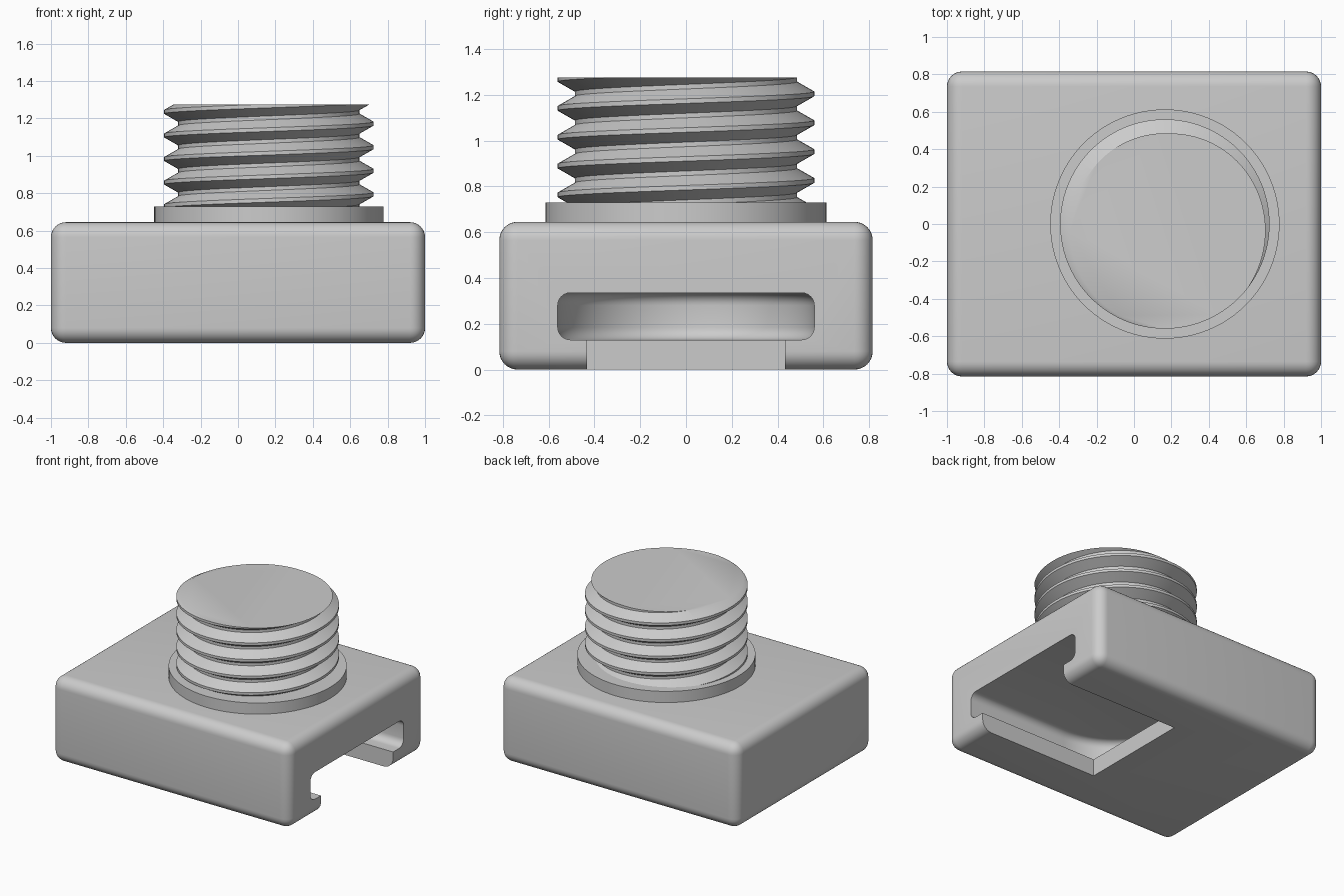
import bpy, bmesh, math

cube = bpy.data.objects.get("Cube")
if cube:
    bpy.data.objects.remove(cube, do_unlink=True)

POST_X = 0.165  # axis of the threaded post

grey = bpy.data.materials.new("plain_grey")
grey.use_nodes = True
grey.diffuse_color = (0.6, 0.6, 0.6, 1)
grey.node_tree.nodes["Principled BSDF"].inputs["Base Color"].default_value = (0.6, 0.6, 0.6, 1)


def make_object(name, bm):
    bmesh.ops.recalc_face_normals(bm, faces=bm.faces)
    mesh = bpy.data.meshes.new(name)
    bm.to_mesh(mesh)
    bm.free()
    mesh.materials.append(grey)
    obj = bpy.data.objects.new(name, mesh)
    bpy.context.collection.objects.link(obj)
    return obj


def prism(name, outline, z0, z1):
    """Extrude a flat outline from z0 up to z1."""
    bm = bmesh.new()
    base = bm.faces.new([bm.verts.new((x, y, z0)) for x, y in outline])
    top = bmesh.ops.extrude_face_region(bm, geom=[base])["geom"]
    moved = [v for v in top if isinstance(v, bmesh.types.BMVert)]
    bmesh.ops.translate(bm, vec=(0, 0, z1 - z0), verts=moved)
    return make_object(name, bm)


def block(name, x0, x1, y, z0, z1):
    return prism(name, [(x0, -y), (x1, -y), (x1, y), (x0, y)], z0, z1)


def arc(radius, start, end, steps):
    angles = [start + (end - start) * i / steps for i in range(steps + 1)]
    return [(POST_X + radius * math.cos(a), radius * math.sin(a)) for a in angles]


def select(obj):
    bpy.ops.object.select_all(action='DESELECT')
    obj.select_set(True)
    bpy.context.view_layer.objects.active = obj


def round_edges(obj, width, segments):
    mod = obj.modifiers.new("round", 'BEVEL')
    mod.width = width
    mod.segments = segments
    mod.limit_method = 'ANGLE'
    mod.use_clamp_overlap = False
    select(obj)
    bpy.ops.object.modifier_apply(modifier=mod.name)


def cut(obj, cutter):
    mod = obj.modifiers.new("cut", 'BOOLEAN')
    mod.operation = 'DIFFERENCE'
    mod.solver = 'EXACT'
    mod.object = cutter
    select(obj)
    bpy.ops.object.modifier_apply(modifier=mod.name)
    bpy.data.objects.remove(cutter, do_unlink=True)


def smooth(obj):
    select(obj)
    bpy.ops.object.shade_smooth_by_angle(angle=math.radians(30))


# Rounded body block
body = block("body", -1, 1, 0.815, 0, 0.645)
round_edges(body, 0.08, 8)

# Wide pocket with a round inner end, open on the +x side
pocket_outline = arc(0.56, math.pi / 2, 3 * math.pi / 2, 48) + [(1.3, -0.56), (1.3, 0.56)]
pocket = prism("pocket_cutter", pocket_outline, 0.13, 0.335)
round_edges(pocket, 0.055, 6)
cut(body, pocket)

# Narrow square-ended slot through the underside
cut(body, block("slot_cutter", 0, 1.3, 0.433, -0.1, 0.2))
smooth(body)

# Collar around the foot of the post
collar = prism("collar", arc(0.613, 0, 2 * math.pi, 96)[:-1], 0.6, 0.73)
smooth(collar)


def threaded_post(name, crest, root, pitch, z0, z1):
    """Right-handed helical thread, trimmed flat at both ends."""
    steps, turns = 96, 8
    section = [(0, crest), (0.02, crest), (0.063, root), (0.083, root)]
    start = 1.162 - 5 * pitch
    bm = bmesh.new()
    columns = []
    for i in range(steps + 1):
        a = 2 * math.pi * i / steps
        column = []
        for turn in range(turns):
            for dz, r in section:
                z = start + pitch * (turn + i / steps) + dz
                column.append(bm.verts.new((POST_X + r * math.cos(a), r * math.sin(a), z)))
        columns.append(column)
    for left, right in zip(columns, columns[1:]):
        for k in range(len(left) - 1):
            bm.faces.new((left[k], right[k], right[k + 1], left[k + 1]))
    bmesh.ops.remove_doubles(bm, verts=bm.verts, dist=0.0005)
    for z, direction in ((z0, -1), (z1, 1)):
        geom = bm.verts[:] + bm.edges[:] + bm.faces[:]
        bmesh.ops.bisect_plane(bm, geom=geom, plane_co=(0, 0, z),
                               plane_no=(0, 0, direction), clear_outer=True)
        rim = [e for e in bm.edges if e.is_boundary
               and all(abs(v.co.z - z) < 0.0005 for v in e.verts)]
        bmesh.ops.contextual_create(bm, geom=rim)
    return make_object(name, bm)


# Threaded post
post = threaded_post("threaded_post", 0.56, 0.485, 0.126, 0.7, 1.275)
smooth(post)
